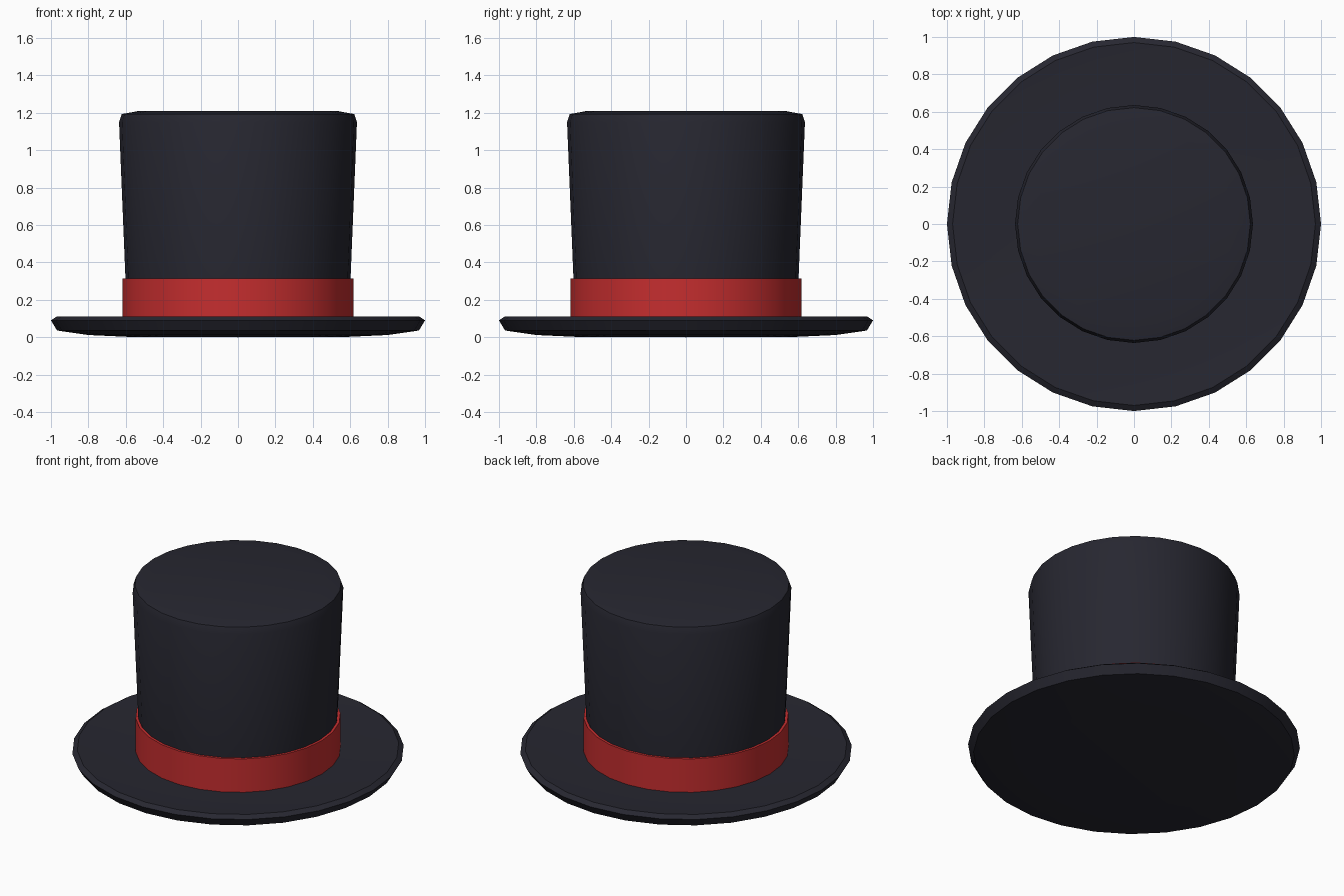
import bpy, bmesh, math

if "Cube" in bpy.data.objects:
    bpy.data.objects.remove(bpy.data.objects["Cube"])

SIDES = 28


def material(name, rgb):
    m = bpy.data.materials.new(name)
    m.diffuse_color = (*rgb, 1)
    m.use_nodes = True
    m.node_tree.nodes["Principled BSDF"].inputs["Base Color"].default_value = m.diffuse_color
    return m


def lathe(name, profile, mat, sharp=30):
    """Revolve (radius, z) points around z; a radius of 0 closes to a pole."""
    bm = bmesh.new()
    rings = []
    for r, z in profile:
        if r == 0:
            rings.append([bm.verts.new((0, 0, z))] * SIDES)
        else:
            rings.append([bm.verts.new((r * math.cos(2 * math.pi * i / SIDES),
                                        r * math.sin(2 * math.pi * i / SIDES), z))
                          for i in range(SIDES)])
    for a, b in zip(rings, rings[1:]):
        for i in range(SIDES):
            j = (i + 1) % SIDES
            corners = list(dict.fromkeys((a[i], a[j], b[j], b[i])))
            bm.faces.new(corners)
    bmesh.ops.recalc_face_normals(bm, faces=bm.faces)
    mesh = bpy.data.meshes.new(name)
    bm.to_mesh(mesh)
    bm.free()
    mesh.materials.append(mat)
    obj = bpy.data.objects.new(name, mesh)
    bpy.context.collection.objects.link(obj)
    bpy.ops.object.select_all(action='DESELECT')
    obj.select_set(True)
    bpy.context.view_layer.objects.active = obj
    bpy.ops.object.shade_smooth_by_angle(angle=math.radians(sharp))
    return obj


felt = material("dark felt", (0.02, 0.02, 0.03))
ribbon = material("red ribbon", (0.56, 0.027, 0.028))

# Brim: shallow dish with a bevelled rim
lathe("brim", [(0, 0), (0.58, 0.002), (0.8, 0.012), (0.967, 0.036), (1.0, 0.09),
               (0.97, 0.11), (0.8, 0.098), (0.58, 0.092), (0, 0.092)], felt)

# Crown: flares upward, with a softened top edge
lathe("crown", [(0, 0.07), (0.592, 0.07), (0.602, 0.32), (0.636, 1.15),
                (0.622, 1.193), (0.53, 1.21), (0, 1.21)], felt)

# Hat band: straight ribbon around the base of the crown
lathe("hat_band", [(0.58, 0.08), (0.618, 0.08), (0.618, 0.315), (0.58, 0.315),
                   (0.58, 0.08)], ribbon)
